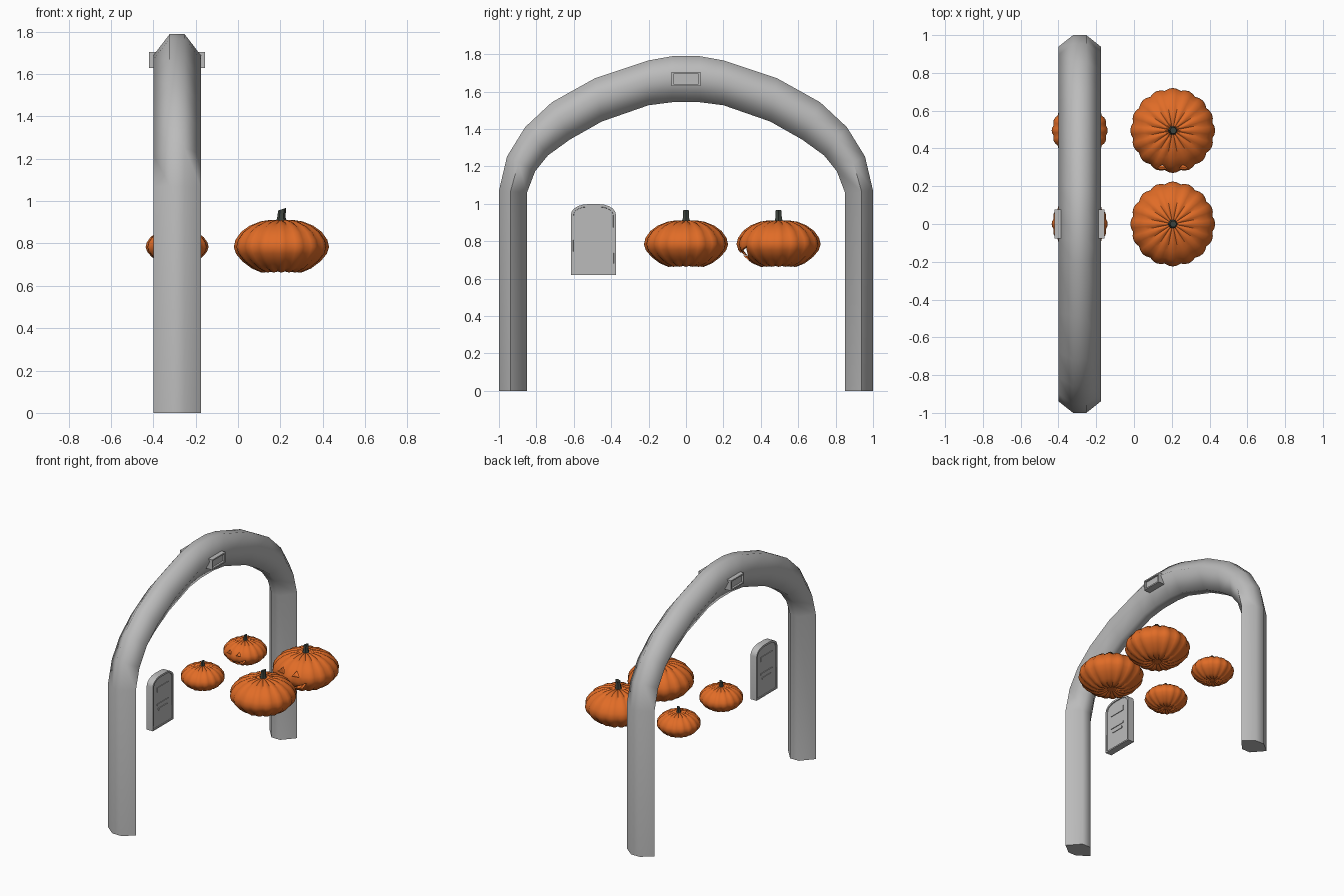
import bpy, bmesh, math
from mathutils import Vector

if "Cube" in bpy.data.objects:
    bpy.data.objects.remove(bpy.data.objects["Cube"])


def material(name, rgb):
    m = bpy.data.materials.new(name)
    m.diffuse_color = (*rgb, 1)
    m.use_nodes = True
    m.node_tree.nodes["Principled BSDF"].inputs["Base Color"].default_value = m.diffuse_color
    return m


STONE = material("grey stone", (0.5, 0.5, 0.5))
ORANGE = material("pumpkin orange", (0.75, 0.15, 0.02))
DARK = material("dark stem", (0.045, 0.055, 0.045))
ARCH_X = -0.2875


def finish(bm, name, mat, smooth=None):
    bmesh.ops.recalc_face_normals(bm, faces=bm.faces)
    me = bpy.data.meshes.new(name)
    bm.to_mesh(me)
    bm.free()
    me.materials.append(mat)
    ob = bpy.data.objects.new(name, me)
    bpy.context.collection.objects.link(ob)
    if smooth:
        shade(ob, smooth)
    return ob


def activate(ob):
    bpy.ops.object.select_all(action='DESELECT')
    ob.select_set(True)
    bpy.context.view_layer.objects.active = ob


def shade(ob, degrees):
    activate(ob)
    bpy.ops.object.shade_smooth_by_angle(angle=math.radians(degrees))


def loft(bm, rings, caps=True):
    """Bridge equal closed rings of points, optionally capping the ends."""
    vs = [[bm.verts.new(p) for p in r] for r in rings]
    n = len(vs[0])
    for a, b in zip(vs, vs[1:]):
        for i in range(n):
            j = (i + 1) % n
            bm.faces.new((a[i], a[j], b[j], b[i]))
    if caps:
        bm.faces.new(vs[0])
        bm.faces.new(vs[-1])


def box(name, center, size, mat, inset=None):
    bm = bmesh.new()
    bmesh.ops.create_cube(bm, size=1)
    for v in bm.verts:
        v.co = Vector(center) + Vector([a * b for a, b in zip(v.co, size)])
    if inset:
        ends = [f for f in bm.faces if abs(f.normal.x) > 0.9]
        bmesh.ops.inset_individual(bm, faces=ends, thickness=inset, depth=0)
        bmesh.ops.inset_individual(bm, faces=ends, thickness=0.001, depth=-inset)
    return finish(bm, name, mat)


# Arch: six-sided section swept between an outer and an inner curve
outer = [(1, 0), (1, 1.07), (0.957, 1.253), (0.86, 1.41), (0.717, 1.543),
         (0.487, 1.671), (0.198, 1.767), (0.075, 1.789)]
inner = [(0.85, 0), (0.85, 1.06), (0.807, 1.173), (0.738, 1.259), (0.62, 1.344),
         (0.45, 1.44), (0.2, 1.527), (0.075, 1.543)]
stations = [(Vector(o), Vector(i)) for o, i in zip(outer, inner)]
flip = Vector((-1, 1))
stations += [(o * flip, i * flip) for o, i in reversed(stations)]
rings = []
for o, i in stations:
    m = o.lerp(i, 0.41)
    rings.append([(ARCH_X + x, p.x, p.y) for p, x in
                  ((o, -0.035), (o, 0.035), (m, 0.1125), (i, 0.035), (i, -0.035), (m, -0.1125))])
bm = bmesh.new()
loft(bm, rings)
finish(bm, "stone_arch", STONE, 89)

# Keystone block with a shallow socket on each side
box("keystone", (ARCH_X, 0, 1.667), (0.265, 0.154, 0.075), STONE, 0.014)

# Gravestone: rounded slab with a recessed panel on both faces
profile = [(-0.12, 0.62), (0.12, 0.62)]
profile += [(0.03 + 0.09 * math.cos(a), 0.942 + 0.056 * math.sin(a))
            for a in [math.pi / 2 * k / 5 for k in range(6)]]
profile += [(-y, z) for y, z in reversed(profile[2:])]
bm = bmesh.new()
loft(bm, [[(ARCH_X + x, y - 0.495, z) for y, z in profile] for x in (-0.025, 0.025)])
bmesh.ops.recalc_face_normals(bm, faces=bm.faces)
panels = [f for f in bm.faces if len(f.verts) > 4]
bmesh.ops.inset_individual(bm, faces=panels, thickness=0.014, depth=0)
bmesh.ops.inset_individual(bm, faces=panels, thickness=0.001, depth=-0.006)
finish(bm, "gravestone", STONE, 30)

# Raised bars, showing on both faces of the slab
for k, (z, w, h) in enumerate([(0.9, 0.13, 0.035), (0.79, 0.13, 0.014), (0.755, 0.1, 0.014)]):
    box(f"gravestone_bar_{k + 1}", (ARCH_X, -0.495, z), (0.048, w, h), STONE)

# Pumpkins: profile revolved with sixteen ribs (radius, height from middle)
BODY = [(0.03, -0.108), (0.06, -0.116), (0.095, -0.119), (0.14, -0.1), (0.185, -0.066),
        (0.215, -0.03), (0.225, 0.002), (0.217, 0.035), (0.19, 0.073), (0.15, 0.102),
        (0.1, 0.122), (0.05, 0.13), (0.015, 0.126)]
EYE = [(0.03, 0.03), (0.085, 0.035), (0.055, 0.068)]
MOUTH = [(-0.13, -0.005), (-0.085, -0.065), (-0.04, -0.08), (-0.035, -0.058), (-0.012, -0.058),
         (-0.008, -0.084), (0.04, -0.08), (0.085, -0.065), (0.13, -0.005), (0.085, -0.03),
         (0.06, -0.037), (0.055, -0.055), (0.03, -0.055), (0.025, -0.042), (-0.025, -0.042),
         (-0.06, -0.037), (-0.085, -0.03)]


def carve(body, c, s):
    """Cut eyes and a toothed mouth through the front of a hollow shell."""
    bm = bmesh.new()
    for shape in (EYE, [(-x, z) for x, z in EYE], MOUTH):
        loft(bm, [[c + s * Vector((x, y, z)) for x, z in shape] for y in (-0.3, -0.08)])
    cutter = finish(bm, "face_cutter", ORANGE)
    cutter.hide_render = True
    activate(body)
    shell = body.modifiers.new("shell", 'SOLIDIFY')
    shell.thickness = 0.008 * s
    cut = body.modifiers.new("face", 'BOOLEAN')
    cut.object = cutter
    cut.solver = 'EXACT'
    bpy.ops.object.modifier_apply(modifier="shell")
    bpy.ops.object.modifier_apply(modifier="face")
    bpy.data.objects.remove(cutter)


def pumpkin(name, x, y, s, carved):
    c = Vector((x, y, 0.782))
    n = 64
    rings = []
    for r, z in BODY:
        ring = []
        for k in range(n):
            a = 2 * math.pi * k / n
            f = 0.95 + 0.05 * abs(math.sin(8 * a + math.pi / 2))
            ring.append(c + s * f * Vector((r * math.cos(a), r * math.sin(a), z)))
        rings.append(ring)
    bm = bmesh.new()
    loft(bm, rings)
    body = finish(bm, name + "_body", ORANGE)
    if carved:
        carve(body, c, s)
    shade(body, 40)
    # Slightly bent six-sided stem
    bm = bmesh.new()
    loft(bm, [[c + s * Vector((dx + r * math.cos(k * math.pi / 3), r * math.sin(k * math.pi / 3),
                               z + 0.006 * math.cos(k * math.pi / 3) * (z > 0.17)))
               for k in range(6)]
              for r, z, dx in ((0.028, 0.118, 0), (0.02, 0.14, 0), (0.018, 0.18, 0.003))])
    finish(bm, name + "_stem", DARK, 30)


for size, x, s in (("large", 0.205, 1), ("small", ARCH_X, 0.66)):
    pumpkin(size + "_pumpkin", x, 0, s, False)
    pumpkin(size + "_carved_pumpkin", x, 0.495, s, True)
